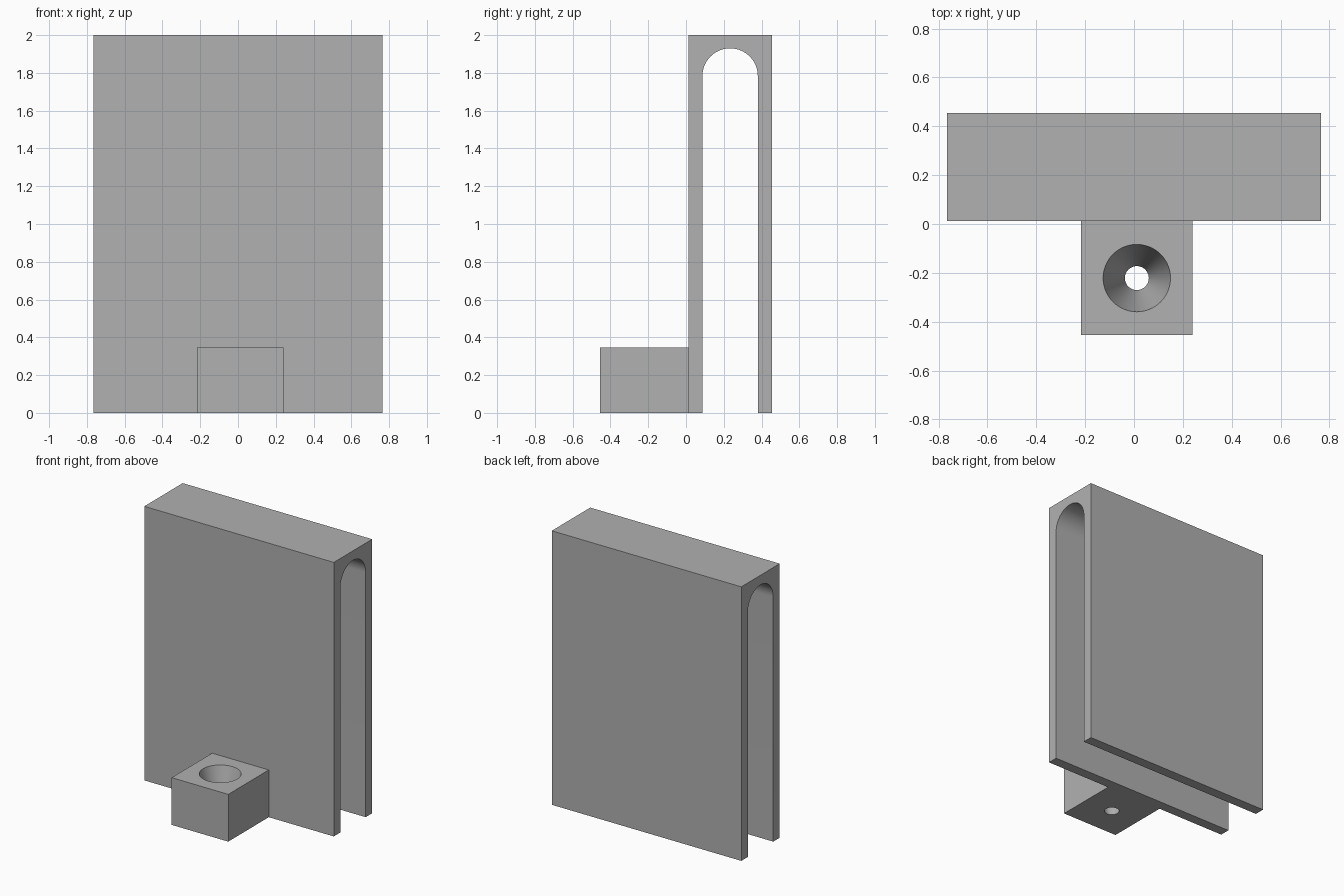
import bpy, bmesh, math
from mathutils import Matrix

default = bpy.data.objects.get("Cube")
if default:
    bpy.data.objects.remove(default, do_unlink=True)

# Single plain grey
grey = bpy.data.materials.new("plain_grey")
grey.use_nodes = True
colour = (0.44, 0.44, 0.44, 1)
grey.diffuse_color = colour
grey.node_tree.nodes["Principled BSDF"].inputs["Base Color"].default_value = colour


def make_object(name, bm):
    bmesh.ops.recalc_face_normals(bm, faces=bm.faces)
    mesh = bpy.data.meshes.new(name)
    bm.to_mesh(mesh)
    bm.free()
    mesh.materials.append(grey)
    obj = bpy.data.objects.new(name, mesh)
    bpy.context.collection.objects.link(obj)
    return obj


def smooth(obj):
    bpy.ops.object.select_all(action='DESELECT')
    obj.select_set(True)
    bpy.context.view_layer.objects.active = obj
    bpy.ops.object.shade_smooth_by_angle(angle=math.radians(30))


# Arched slotted panel: side profile extruded along x
half_width, height = 0.765, 2.0
front, back, wall = 0.012, 0.455, 0.075
mid = (front + back) / 2
radius = (back - front) / 2 - wall
spring = 1.93 - radius
steps = 32
arch = [(mid + radius * math.cos(math.pi * i / steps),
         spring + radius * math.sin(math.pi * i / steps)) for i in range(steps + 1)]
profile = [(front, 0), (front, height), (back, height), (back, 0), (mid + radius, 0)]
profile += arch + [(mid - radius, 0)]

bm = bmesh.new()
side = bm.faces.new([bm.verts.new((-half_width, y, z)) for y, z in profile])
swept = bmesh.ops.extrude_face_region(bm, geom=[side])["geom"]
bmesh.ops.translate(bm, vec=(2 * half_width, 0, 0),
                    verts=[v for v in swept if isinstance(v, bmesh.types.BMVert)])
panel = make_object("slotted_panel", bm)
smooth(panel)

# Mounting block on the front
left, right, near, top = -0.217, 0.24, -0.455, 0.345
centre_x, centre_y = (left + right) / 2, (near + front) / 2
bm = bmesh.new()
bmesh.ops.create_cube(bm, size=1, matrix=Matrix.Translation((centre_x, centre_y, top / 2))
                      @ Matrix.Diagonal((right - left, front - near, top, 1)))
block = make_object("mounting_block", bm)

# Tapered screw hole, cut right through the block
r_low, r_high, extra = 0.049, 0.138, 0.05
slope = (r_high - r_low) / top
bm = bmesh.new()
bmesh.ops.create_cone(bm, cap_ends=True, segments=64,
                      radius1=r_low - slope * extra, radius2=r_high + slope * extra,
                      depth=top + 2 * extra,
                      matrix=Matrix.Translation((centre_x, centre_y, top / 2)))
cutter = make_object("screw_hole_cutter", bm)
cutter.hide_render = True

cut = block.modifiers.new("screw_hole", 'BOOLEAN')
cut.operation = 'DIFFERENCE'
cut.solver = 'EXACT'
cut.object = cutter
bpy.ops.object.select_all(action='DESELECT')
block.select_set(True)
bpy.context.view_layer.objects.active = block
bpy.ops.object.modifier_apply(modifier=cut.name)
bpy.data.objects.remove(cutter, do_unlink=True)
smooth(block)
